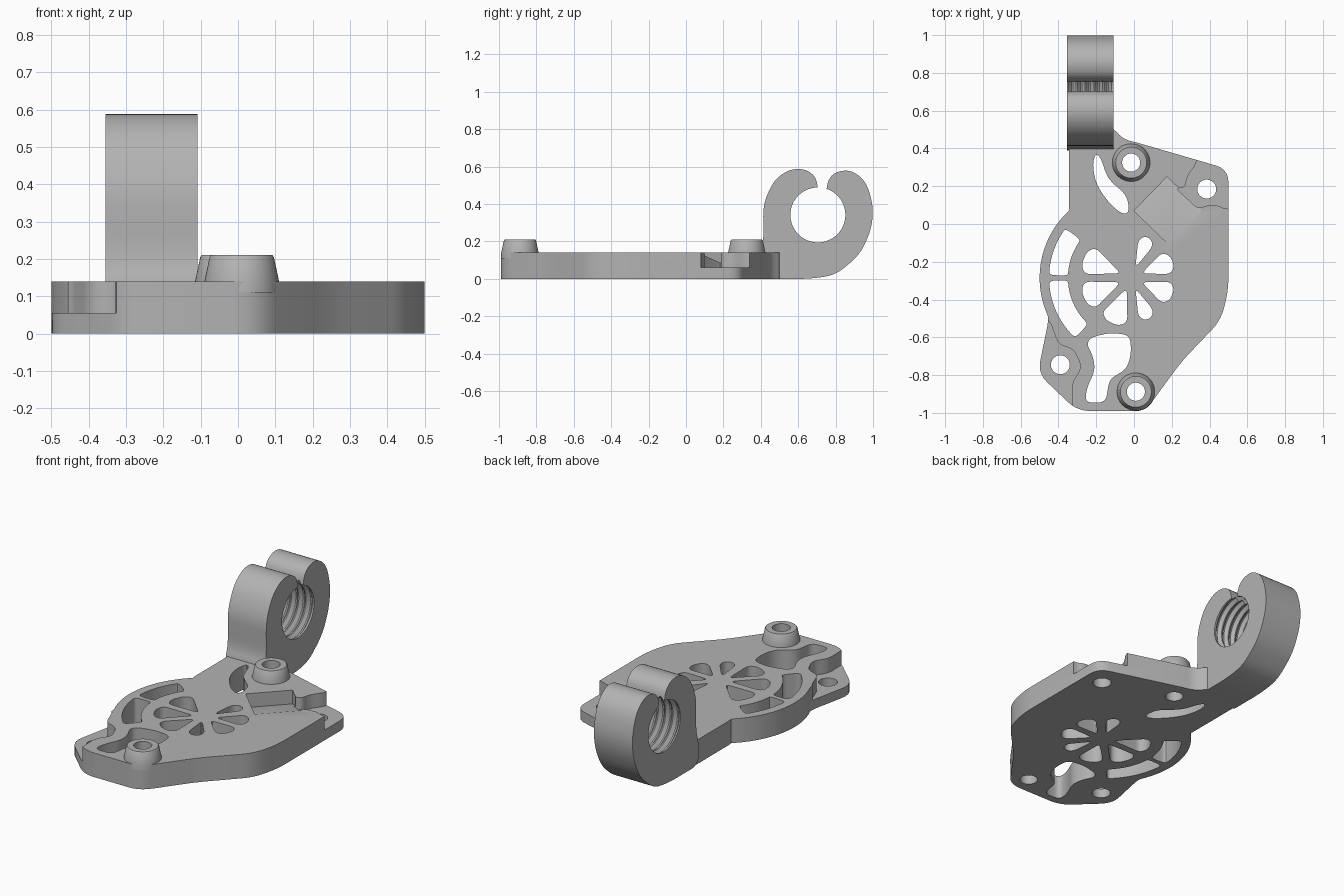
import bpy, bmesh, math
from mathutils import Vector, Matrix

cube = bpy.data.objects.get("Cube")
if cube:
    bpy.data.objects.remove(cube, do_unlink=True)

grey = bpy.data.materials.new("plain grey")
grey.use_nodes = True
COLOUR = (0.45, 0.45, 0.45, 1)
grey.diffuse_color = COLOUR
grey.node_tree.nodes["Principled BSDF"].inputs["Base Color"].default_value = COLOUR


def rounded(pts, r, n=5):
    """Replace each corner by a short curve that starts r away from it."""
    out = []
    for i, p in enumerate(pts):
        p, a, b = Vector(p), Vector(pts[i - 1]), Vector(pts[(i + 1) % len(pts)])
        s = p + (a - p) * min(r / (a - p).length, 0.48)
        e = p + (b - p) * min(r / (b - p).length, 0.48)
        for k in range(n + 1):
            t = k / n
            out.append(s * (1 - t) ** 2 + p * 2 * t * (1 - t) + e * t * t)
    return out


def make(name, bm):
    bmesh.ops.recalc_face_normals(bm, faces=bm.faces)
    me = bpy.data.meshes.new(name)
    bm.to_mesh(me)
    bm.free()
    me.materials.append(grey)
    ob = bpy.data.objects.new(name, me)
    bpy.context.collection.objects.link(ob)
    return ob


def prism(name, pts, low, high, along_x=False):
    bm = bmesh.new()
    place = (lambda p, h: (h, p[0], p[1])) if along_x else (lambda p, h: (p[0], p[1], h))
    face = bm.faces.new([bm.verts.new(place(p, low)) for p in pts])
    top = bmesh.ops.extrude_face_region(bm, geom=[face])["geom"]
    move = Vector(place((0, 0), high - low))
    bmesh.ops.translate(bm, vec=move, verts=[v for v in top if isinstance(v, bmesh.types.BMVert)])
    return make(name, bm)


def lathe(name, profile, matrix, sides=48):
    """Closed solid turned about local z from (radius, height) pairs."""
    bm = bmesh.new()
    rings = [[bm.verts.new((r * math.cos(math.tau * k / sides), r * math.sin(math.tau * k / sides), h))
              for k in range(sides)] for r, h in profile]
    for a, b in zip(rings, rings[1:]):
        for k in range(sides):
            j = (k + 1) % sides
            bm.faces.new((a[k], a[j], b[j], b[k]))
    bm.faces.new(rings[0])
    bm.faces.new(rings[-1])
    bm.transform(matrix)
    return make(name, bm)


def cut(target, cutter, keep=False):
    cutter.hide_render = True
    mod = target.modifiers.new("cut", 'BOOLEAN')
    mod.operation, mod.solver, mod.object = 'DIFFERENCE', 'EXACT', cutter
    bpy.context.view_layer.objects.active = target
    bpy.ops.object.modifier_apply(modifier=mod.name)
    if not keep:
        bpy.data.objects.remove(cutter, do_unlink=True)


def through(pts, r):
    cut(plate, prism("opening", rounded(pts, r), -0.1, 0.4))


# Plate
T = 0.14
HUB = Vector((-0.015, -0.285))
arc = [HUB + Vector((math.cos(a), math.sin(a))) * 0.485
       for a in [math.radians(132 + 5 * k) for k in range(15)]]
outline = [(-0.345, 0.5), (-0.345, 0.08)] + arc + [
    (-0.45, -0.5), (-0.51, -0.79), (-0.3, -0.99), (0.06, -0.99), (0.25, -0.73),
    (0.46, -0.51), (0.5, -0.35), (0.5, 0.29), (0.02, 0.43), (-0.06, 0.45), (-0.12, 0.52)]
plate = prism("plate", rounded(outline, 0.07), 0, T)

# Lowered mounting ears
cut(plate, prism("ear_step", rounded(
    [(-0.6, -0.5), (-0.45, -0.5), (-0.4, -0.64), (-0.32, -0.66), (-0.275, -0.76),
     (-0.33, -0.84), (-0.32, -1.1), (-0.6, -1.1)], 0.04), 0.055, 0.4))
cut(plate, prism("ear_step", rounded(
    [(0.36, 0.5), (0.33, 0.32), (0.28, 0.25), (0.27, 0.19), (0.22, 0.19), (0.34, 0.08),
     (0.39, 0.1), (0.44, 0.1), (0.48, 0.08), (0.6, 0.08), (0.6, 0.5)], 0.03), 0.06, 0.4))

# Diamond pocket with a ramped floor
pocket = prism("pocket", [(0.175, 0.25), (0.36, 0.07), (0.19, -0.115), (0.0, 0.07)], 0.06, 0.4)
for v in pocket.data.vertices:
    if v.co.z < 0.1:
        v.co.z = 0.06 + 0.082 * max(0, min(1, (v.co.x - v.co.y + 0.07) / 0.37))
cut(plate, pocket)

# Hub openings between the spokes
for angle, reach in ((22.5, 0.235), (67.5, 0.23), (157.5, 0.27), (202.5, 0.27),
                     (247.5, 0.26), (292.5, 0.235), (337.5, 0.235)):
    turn = Matrix.Rotation(math.radians(angle), 2)
    w = 0.42 * (reach - 0.09)
    if angle in (67.5, 292.5):
        w *= 0.7
    shape = [(0.06, 0), (reach - 0.035, -w), (reach, -w * 0.5), (reach, w * 0.5), (reach - 0.035, w)]
    through([HUB + turn @ Vector(p) for p in shape], 0.03)

# Curved slots beside the hub
for start, end in ((143, 178), (182, 227)):
    angles = [math.radians(start + (end - start) * k / 8) for k in range(9)]
    ring = [(0.435, a) for a in angles] + [(0.335, a) for a in reversed(angles)]
    through([HUB + Vector((math.cos(a), math.sin(a))) * r for r, a in ring], 0.035)

# Irregular lightening openings
through([(-0.23, -0.6), (-0.12, -0.575), (-0.02, -0.59), (-0.015, -0.69), (-0.04, -0.77),
         (-0.13, -0.82), (-0.15, -0.945), (-0.26, -0.945), (-0.25, -0.87), (-0.205, -0.77),
         (-0.22, -0.69), (-0.25, -0.64)], 0.04)
through([(-0.205, 0.375), (-0.175, 0.35), (-0.14, 0.24), (-0.035, 0.15), (-0.025, 0.055),
         (-0.07, 0.055), (-0.14, 0.12), (-0.2, 0.21), (-0.22, 0.31)], 0.05)

# Screw bosses and screw holes
bosses = []
for name, x, y in (("rear_boss", -0.015, 0.325), ("front_boss", 0.01, -0.888)):
    at = Matrix.Translation((x, y, 0))
    boss = lathe(name, [(0.102, T - 0.03), (0.1, T), (0.086, 0.205), (0.082, 0.21)], at)
    bosses.append(boss)
    drill = lathe("drill", [(0.048, -0.1), (0.048, 0.4)], at)
    cut(boss, drill, keep=True)
    cut(plate, drill)
for x, y in ((-0.39, -0.745), (0.385, 0.185)):
    cut(plate, lathe("drill", [(0.05, -0.1), (0.05, 0.4)], Matrix.Translation((x, y, 0))))

# Open clamp ring on its foot
side = [(0.39, 0), (0.66, 0), (0.8, 0.02), (0.93, 0.13), (0.99, 0.26), (1.003, 0.38),
        (0.965, 0.52), (0.88, 0.585), (0.79, 0.57), (0.75, 0.51), (0.75, 0.36),
        (0.705, 0.36), (0.705, 0.53), (0.65, 0.585), (0.56, 0.59), (0.47, 0.53),
        (0.412, 0.4), (0.415, 0.2), (0.39, T - 0.01)]
clamp = prism("clamp", rounded(side, 0.065), -0.355, -0.108, along_x=True)

# Threaded bore
thread, turns = [(0.147, -0.3)], 5
for k in range(turns):
    h = -0.115 + k * 0.047
    thread += [(0.147, h), (0.165, h + 0.016), (0.165, h + 0.024), (0.147, h + 0.04)]
thread.append((0.147, 0.3))
bore = Matrix.Translation((-0.232, 0.705, 0.342)) @ Matrix.Rotation(math.pi / 2, 4, 'Y')
cut(clamp, lathe("bore", thread, bore, 64))

# Smooth the curved walls, keep edges sharp
for ob in [plate, clamp] + bosses:
    bpy.ops.object.select_all(action='DESELECT')
    ob.select_set(True)
    bpy.context.view_layer.objects.active = ob
    bpy.ops.object.shade_smooth_by_angle(angle=math.radians(30))
